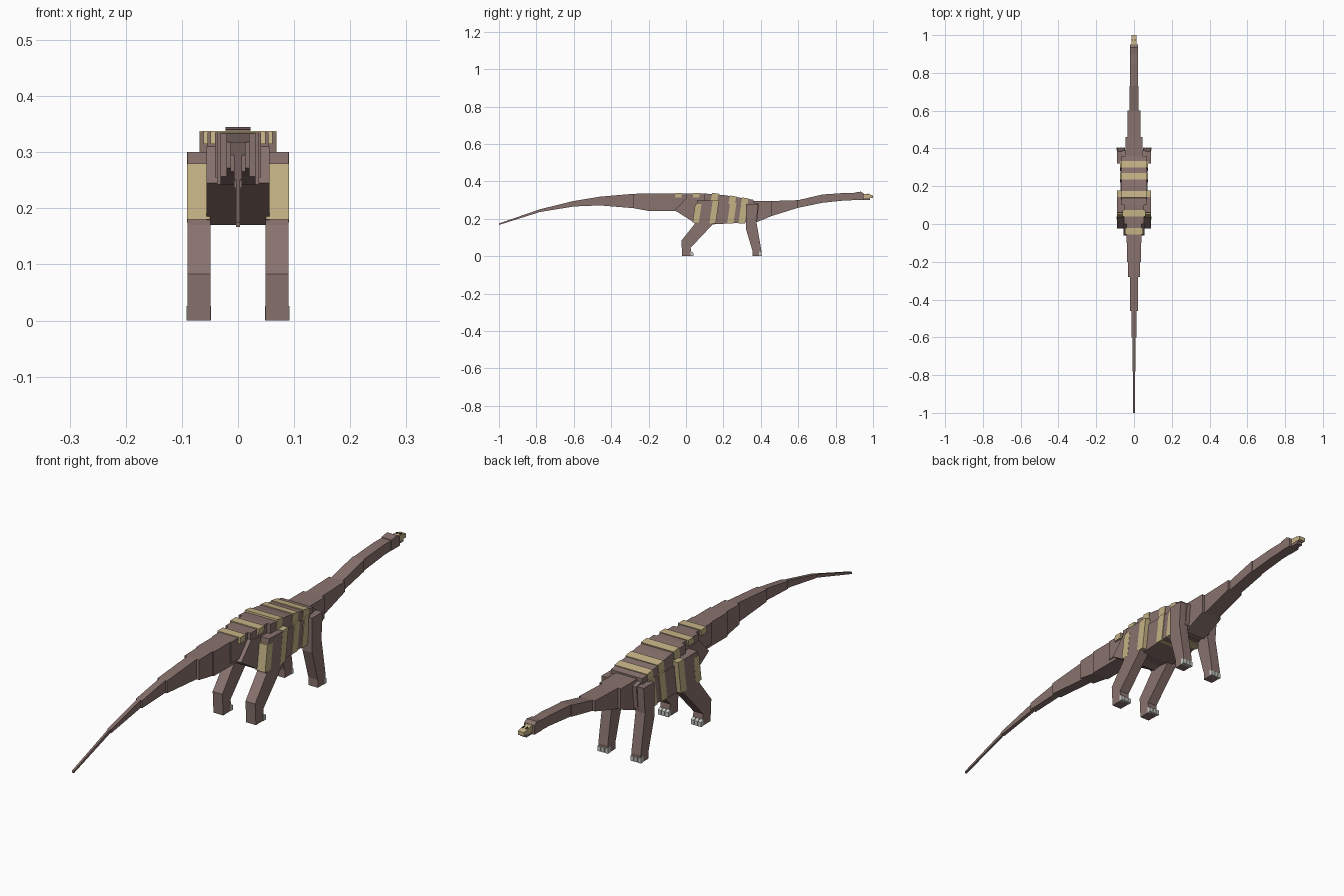
import bpy, bmesh

if "Cube" in bpy.data.objects:
    bpy.data.objects.remove(bpy.data.objects["Cube"], do_unlink=True)


def material(name, rgb):
    mat = bpy.data.materials.new(name)
    mat.use_nodes = True
    mat.diffuse_color = (*rgb, 1)
    shader = mat.node_tree.nodes["Principled BSDF"]
    shader.inputs["Base Color"].default_value = mat.diffuse_color
    shader.inputs["Roughness"].default_value = 0.8
    return mat


hide = material("brown hide", (.25, .17, .155))
cream = material("cream stripe", (.56, .45, .24))
claw_grey = material("claw grey", (.58, .58, .55))
dark = material("dark nostril", (.05, .04, .03))


def slab(name, profile, inner, outer, mat=hide):
    """Extrude a side profile of (y, z) points across x."""
    bm = bmesh.new()
    face = bm.faces.new([bm.verts.new((inner, y, z)) for y, z in profile])
    moved = bmesh.ops.extrude_face_region(bm, geom=[face])["geom"]
    for item in moved:
        if isinstance(item, bmesh.types.BMVert):
            item.co.x = outer
    bmesh.ops.recalc_face_normals(bm, faces=bm.faces)
    mesh = bpy.data.meshes.new(name)
    bm.to_mesh(mesh)
    bm.free()
    mesh.materials.append(mat)
    bpy.context.collection.objects.link(bpy.data.objects.new(name, mesh))


def centred(name, profile, half, mat=hide):
    slab(name, profile, -half, half, mat)


def paired(name, profile, inner, outer, mat=hide):
    for side, sign in (("left", 1), ("right", -1)):
        slab(f"{side}_{name}", profile, sign * inner, sign * outer, mat)


def stepped(name, stations, top, bottom, half):
    """Row of blocks following top and bottom curves, each of constant width."""
    for number, (rear, front) in enumerate(zip(stations, stations[1:]), start=1):
        profile = [(rear, bottom(rear)), (front, bottom(front)),
                   (front, top(front)), (rear, top(rear))]
        centred(f"{name}_{number}", profile, half(rear))


def limb(names, joints, inner, outer):
    """Bent leg: each joint is a rear and a front point, from the ground up."""
    for name, (rear, front), (upper_rear, upper_front) in zip(names, joints, joints[1:]):
        paired(name, [rear, front, upper_front, upper_rear], inner, outer)


# Tail: thickens and rises towards the hips
def along_tail(y):
    return min(1, (y + 1) / .8)


def tail_top(y):
    return .335 - .25 * min(0, y + .2) ** 2


def tail_bottom(y):
    return tail_top(y) - .008 - .085 * along_tail(y) ** 2


def tail_half(y):
    return .004 + .033 * along_tail(y) ** 1.8


stepped("tail", [-1, -.78, -.6, -.46, -.28, -.2, -.04], tail_top, tail_bottom, tail_half)


# Back: level over the hips, sloping down to the shoulders
def back_top(y):
    return .335 - .16 * max(0, y - .15)


def back_bottom(y):
    return back_top(y) - .08


def back_half(y):
    return .067 - .13 * max(0, .1 - y)


stepped("back", [-.1, 0, .1, .2, .36], back_top, back_bottom, back_half)

# Lower torso
centred("pelvis", [(-.06, .245), (.06, .17), (.12, .18), (.12, .29), (0, .31)], .056)
centred("belly", [(.06, .18), (.14, .17), (.33, .18), (.33, .28), (.08, .28)], .072)
centred("chest", [(.3, .18), (.38, .19), (.39, .28), (.31, .3)], .062)


# Neck: dips at the shoulders, then rises and thins towards the head
def neck_top(y):
    rise = min(1, max(0, (y - .55) / .25))
    return .295 + .043 * rise * rise * (3 - 2 * rise)


def neck_bottom(y):
    return .3 - .4 * (.92 - y) ** 2


def neck_half(y):
    return .02 + .16 * (.9 - y) ** 3


stepped("neck", [.36, .46, .6, .73, .85, .92], neck_top, neck_bottom, neck_half)

# Head
centred("head", [(.9, .3), (.95, .3), (.95, .335), (.935, .345), (.9, .34)], .022)
centred("upper_jaw", [(.94, .31), (1, .31), (1, .325), (.98, .33), (.94, .335)], .013, cream)
centred("lower_jaw", [(.94, .3), (.985, .3), (.985, .315), (.94, .315)], .012)
paired("nostril", [(.97, .32), (.98, .32), (.98, .333), (.97, .335)], .005, .009, dark)

# Stripes over the back, short near the tail and longer ahead
band = .034
for number, rear in enumerate([-.055, .04, .14, .235, .3], start=1):
    front = rear + band
    depth = .05 if rear > .1 else .02
    profile = [(rear - depth / 5, back_top(rear) - depth),
               (front - depth / 5, back_top(front) - depth),
               (front, back_top(front) + .003), (rear, back_top(rear) + .003)]
    centred(f"back_stripe_{number}", profile, back_half(rear) + .002, cream)

# Slanted stripes on the flanks and along both edges of the thighs
for name, rear, low, high, inner, outer in (
        ("flank_stripe_rear", .22, .175, .285, 0, .0745),
        ("flank_stripe_front", .28, .175, .285, 0, .0745),
        ("thigh_stripe_rear", .035, .18, .28, .05, .0905),
        ("thigh_stripe_front", .125, .175, .3, .05, .0905)):
    lean = (high - low) / 7
    profile = [(rear, low), (rear + band, low),
               (rear + band + lean, high), (rear + lean, high)]
    paired(name, profile, inner, outer, cream)

# Legs
limb(["hind_foot", "shank", "thigh"],
     [((-.02, 0), (.03, 0)), ((-.025, .083), (.025, .045)),
      ((.045, .17), (.14, .167)), ((.06, .3), (.165, .297))], .049, .09)
limb(["front_foot", "forearm", "upper_arm"],
     [((.355, 0), (.4, 0)), ((.355, .03), (.403, .03)),
      ((.32, .147), (.377, .18)), ((.32, .28), (.385, .28))], .05, .09)

# Three claws on every foot
for foot, heel in (("hind", .024), ("front", .39)):
    toe = heel + .015
    for number in range(3):
        inner = .048 + number * .0155
        paired(f"{foot}_claw_{number + 1}", [(heel, 0), (toe, 0), (toe, .018), (heel, .026)],
               inner, inner + .013, claw_grey)
